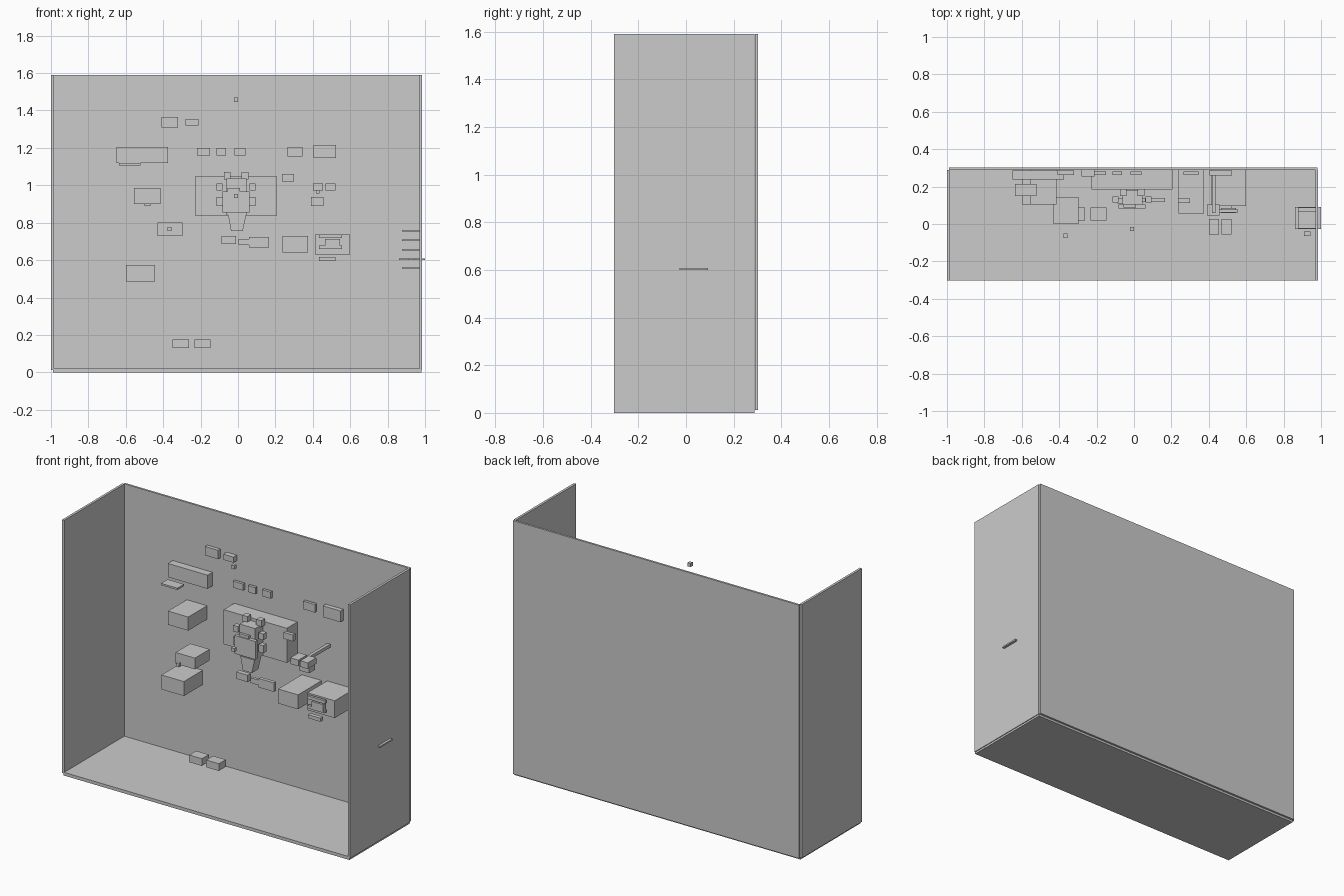
import bpy, bmesh


def prism(name, profile, y0, y1):
    """Extrude an x-z outline from y0 to y1."""
    bm = bmesh.new()
    face = bm.faces.new([bm.verts.new((x, y0, z)) for x, z in profile])
    out = bmesh.ops.extrude_face_region(bm, geom=[face])
    verts = [v for v in out["geom"] if isinstance(v, bmesh.types.BMVert)]
    bmesh.ops.translate(bm, vec=(0, y1 - y0, 0), verts=verts)
    bmesh.ops.recalc_face_normals(bm, faces=bm.faces)
    mesh = bpy.data.meshes.new(name)
    bm.to_mesh(mesh)
    bm.free()
    obj = bpy.data.objects.new(name, mesh)
    bpy.context.collection.objects.link(obj)
    return obj


def box(name, x0, x1, y0, y1, z0, z1):
    return prism(name, [(x0, z0), (x1, z0), (x1, z1), (x0, z1)], y0, y1)


# Open cabinet: floor, back and two sides
box("floor_panel", -0.99, 0.98, -0.303, 0.288, 0.0, 0.02)
box("back_panel", -0.99, 0.98, 0.29, 0.303, 0.012, 1.59)
box("left_panel", -1.0, -0.985, -0.303, 0.288, 0.012, 1.59)
box("right_panel", 0.97, 0.985, -0.303, 0.288, 0.012, 1.59)

# Upper row of small wall modules
box("top_module_left", -0.41, -0.32, 0.262, 0.285, 1.31, 1.365)
box("top_module_right", -0.28, -0.21, 0.255, 0.288, 1.32, 1.355)
for i, (x0, x1) in enumerate([(-0.22, -0.15), (-0.115, -0.065), (-0.02, 0.04)]):
    box(f"row_module_{i + 1}", x0, x1, 0.263, 0.281, 1.16, 1.20)
box("row_module_4", 0.265, 0.345, 0.263, 0.281, 1.155, 1.205)
box("row_module_5", 0.405, 0.525, 0.258, 0.286, 1.145, 1.215)

# Left side units
box("long_unit", -0.65, -0.375, 0.237, 0.285, 1.12, 1.205)
box("thin_tray", -0.635, -0.522, 0.15, 0.215, 1.107, 1.118)
box("left_upper_unit", -0.555, -0.415, 0.103, 0.288, 0.90, 0.985)
box("left_upper_unit_foot", -0.50, -0.467, 0.15, 0.18, 0.89, 0.90)
box("left_middle_unit", -0.43, -0.297, 0.0, 0.145, 0.73, 0.80)
box("left_lower_unit", -0.60, -0.445, 0.103, 0.288, 0.485, 0.575)

# Pair of units low in the cabinet
for side, x0 in (("left", -0.35), ("right", -0.233)):
    box(f"low_unit_{side}", x0, x0 + 0.087, 0.02, 0.088, 0.13, 0.175)

# Small marker cubes
for i, (x, y, z) in enumerate([(-0.01, -0.026, 1.457), (-0.01, -0.026, 0.942),
                               (-0.366, -0.063, 0.766)]):
    r = 0.011
    box(f"marker_cube_{i + 1}", x - r, x + r, y - r, y + r, z - r, z + r)

# Central assembly with backing block, body, front plate and tapered chute
box("backing_block", -0.228, 0.207, 0.185, 0.288, 0.835, 1.05)
box("center_body", -0.062, 0.045, 0.105, 0.18, 0.84, 1.035)
box("center_front_plate", -0.083, 0.062, 0.082, 0.104, 0.855, 0.968)
box("center_plate_cap", -0.055, 0.012, 0.088, 0.104, 0.968, 0.985)
prism("tapered_chute", [(-0.037, 0.755), (0.025, 0.755), (0.044, 0.84), (-0.053, 0.84)],
      0.10, 0.165)
for side, s in (("left", -1), ("right", 1)):
    c = -0.01
    for part, off, half, y0, y1, z0, z1 in [
            ("top_cube", 0.048, 0.018, 0.15, 0.187, 1.03, 1.07),
            ("upper_side_cube", 0.088, 0.016, 0.115, 0.147, 0.972, 1.01),
            ("lower_side_cube", 0.088, 0.016, 0.115, 0.147, 0.89, 0.938)]:
        x = c + s * off
        box(f"center_{part}_{side}", x - half, x + half, y0, y1, z0, z1)

# Small units below the central assembly
box("lower_center_unit", -0.088, -0.01, 0.11, 0.14, 0.685, 0.728)
box("connector_neck", 0.002, 0.06, 0.12, 0.138, 0.68, 0.712)
box("connector_head", 0.06, 0.165, 0.118, 0.14, 0.668, 0.724)
box("small_side_unit", 0.235, 0.30, 0.113, 0.135, 1.02, 1.06)

# Arm with rod and three blocks
box("arm_rod", 0.417, 0.437, 0.06, 0.285, 0.955, 0.975)
box("arm_block_left", 0.40, 0.455, -0.056, 0.028, 0.972, 1.01)
box("arm_block_right", 0.468, 0.52, -0.056, 0.028, 0.972, 1.01)
box("arm_block_lower", 0.39, 0.458, 0.045, 0.105, 0.89, 0.938)

# Right side units and the screen frame in front of them
box("right_inner_unit", 0.238, 0.375, 0.055, 0.288, 0.64, 0.73)
box("right_outer_unit", 0.412, 0.60, 0.095, 0.288, 0.63, 0.738)
box("screen", 0.465, 0.545, 0.06, 0.085, 0.665, 0.712)
box("screen_top_strip", 0.432, 0.555, 0.062, 0.078, 0.718, 0.738)
box("screen_bottom_strip", 0.432, 0.555, 0.062, 0.078, 0.66, 0.678)
box("keypad", 0.432, 0.52, 0.07, 0.095, 0.595, 0.617)

# Stack of thin plates at the right wall, one passing through it
for i, z in enumerate((0.557, 0.654, 0.707, 0.758)):
    box(f"rack_plate_{i + 1}", 0.877, 0.972, -0.025, 0.07 if i == 3 else 0.088,
        z - 0.004, z + 0.004)
box("through_plate", 0.86, 1.0, -0.027, 0.092, 0.60, 0.609)
box("rack_tab", 0.91, 0.943, -0.065, -0.04, 0.60, 0.609)
